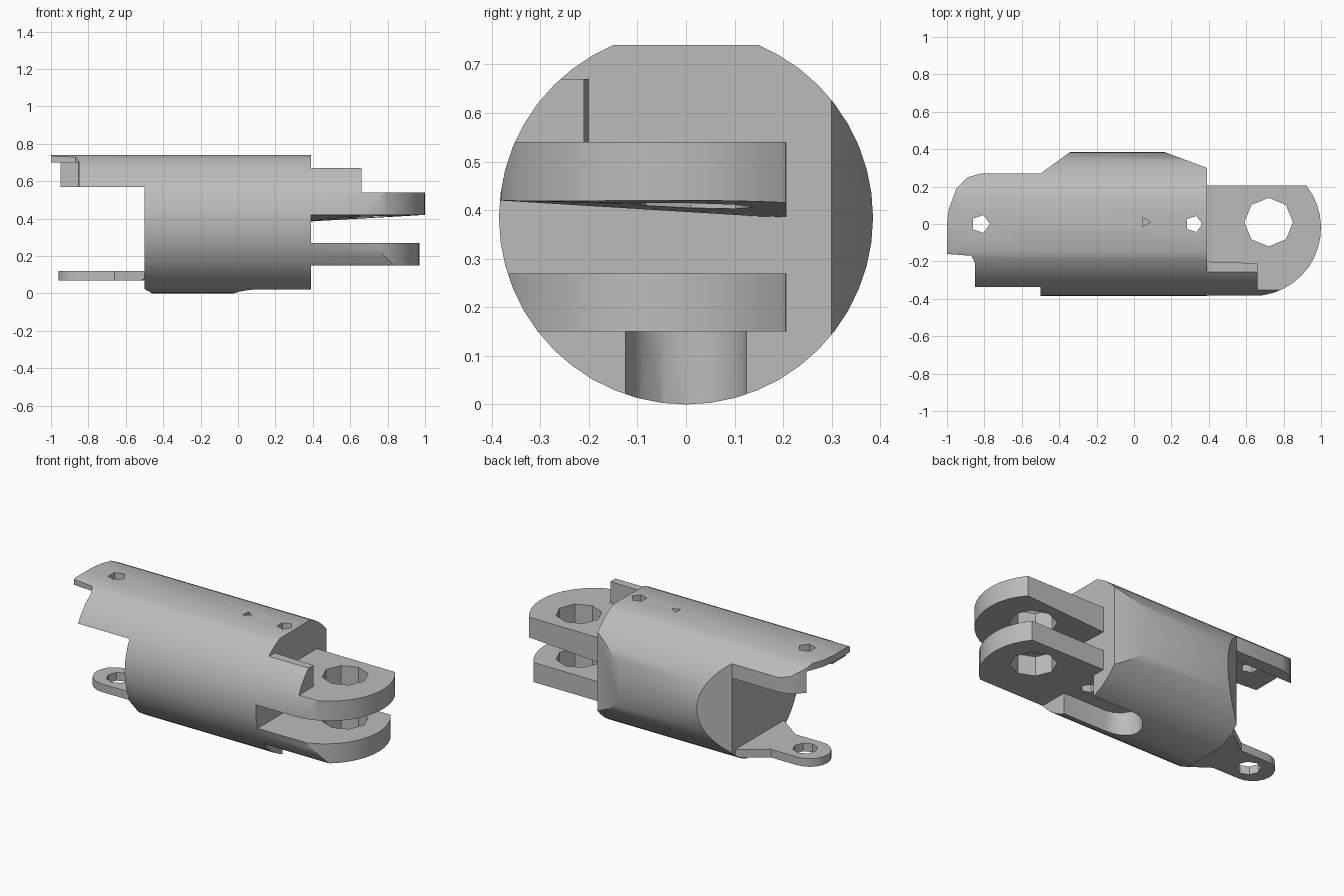
import bpy, bmesh, math
from mathutils import Matrix

old = bpy.data.objects.get("Cube")
if old:
    bpy.data.objects.remove(old)

R = 0.385       # barrel radius, also the height of its axis
TOP = 0.74      # flat along the top of the barrel

grey = bpy.data.materials.new("plain_grey")
grey.use_nodes = True
grey.diffuse_color = (0.5, 0.5, 0.5, 1)
grey.node_tree.nodes["Principled BSDF"].inputs["Base Color"].default_value = grey.diffuse_color


def new_object(name, bm):
    bmesh.ops.recalc_face_normals(bm, faces=bm.faces)
    mesh = bpy.data.meshes.new(name)
    bm.to_mesh(mesh)
    bm.free()
    mesh.materials.append(grey)
    ob = bpy.data.objects.new(name, mesh)
    bpy.context.collection.objects.link(ob)
    return ob


def prism(name, outline, z0, z1):
    """Plan outline raised from z0 to z1."""
    bm = bmesh.new()
    face = bm.faces.new([bm.verts.new((x, y, z0)) for x, y in outline])
    raised = bmesh.ops.extrude_face_region(bm, geom=[face])["geom"]
    bmesh.ops.translate(bm, vec=(0, 0, z1 - z0),
                        verts=[g for g in raised if isinstance(g, bmesh.types.BMVert)])
    return new_object(name, bm)


def arc(cx, cy, r, start, end, n):
    angles = [math.radians(start + (end - start) * i / n) for i in range(n + 1)]
    return [(cx + r * math.cos(a), cy + r * math.sin(a)) for a in angles]


def box(x0, x1, y0, y1, z0, z1):
    return prism("cutter", [(x0, y0), (x1, y0), (x1, y1), (x0, y1)], z0, z1)


def hole(x, y, r, sides, z0, z1):
    return prism("cutter", arc(x, y, r, 0, 360, sides)[:-1], z0, z1)


def barrel():
    bm = bmesh.new()
    bmesh.ops.create_cone(bm, cap_ends=True, segments=48, radius1=R, radius2=R, depth=2.4,
                          matrix=Matrix.Translation((0, 0, R)) @ Matrix.Rotation(math.pi / 2, 4, "Y"))
    return new_object("cutter", bm)


def combine(ob, cutter, operation="DIFFERENCE"):
    mod = ob.modifiers.new("cut", "BOOLEAN")
    mod.operation, mod.solver, mod.object = operation, "EXACT", cutter
    bpy.context.view_layer.objects.active = ob
    bpy.ops.object.modifier_apply(modifier=mod.name)
    bpy.data.objects.remove(cutter)


def rounded_part(name, outline, z0, z1, cutters=()):
    """Prism trimmed to the barrel's round section, then cut."""
    ob = prism(name, outline, z0, z1)
    combine(ob, barrel(), "INTERSECT")
    for cutter in cutters:
        combine(ob, cutter)
    return ob


# main barrel with bevelled back corners, underside groove and pin holes
groove = prism("cutter", [(0.5, -0.125), (0.5, 0.125)] + arc(0.1, 0, 0.125, 90, 270, 8), -0.1, 0.15)
nose = box(-0.6, -0.44, -0.5, 0.5, -0.2, 0.0)
for v in nose.data.vertices:                       # sloped lower edge
    if v.co.z > -0.1:
        v.co.z = 0.08 if v.co.x < -0.5 else -0.01
body = rounded_part(
    "barrel_body",
    [(-0.5, -0.4), (0.39, -0.4), (0.39, 0.3), (0.16, 0.386), (-0.34, 0.386), (-0.5, 0.27)],
    -0.02, TOP,
    [groove, nose, hole(0.32, 0.0, 0.045, 5, -0.1, 0.9), hole(0.06, 0.01, 0.03, 3, 0.6, 0.9)])

# hollow upper hood reaching past the barrel
hood = rounded_part(
    "upper_hood",
    [(-0.47, -0.4), (-0.47, 0.27), (-0.82, 0.27), (-0.89, 0.25), (-0.95, 0.19), (-0.99, 0.08),
     (-1.0, 0.0), (-1.0, -0.16), (-0.87, -0.17), (-0.85, -0.21), (-0.85, -0.4)],
    0.57, TOP,
    [box(-1.2, -0.5, -0.2, 0.19, 0.4, 0.70), hole(-0.82, 0.0, 0.05, 5, 0.4, 0.9)])

# side wing over the upper lug
wing = rounded_part("side_wing", [(0.36, -0.4), (0.66, -0.4), (0.66, -0.21), (0.36, -0.2)], 0.53, 0.67)

# pair of hinge lugs
lugs = []
for name, end, z0, z1 in (("upper_lug", 1.0, 0.42, 0.54), ("lower_lug", 0.97, 0.15, 0.27)):
    outline = [(0.36, 0.207), (0.36, -0.4)] + arc(end - 0.365, -0.02, 0.365, -90, 38, 14)
    lug = rounded_part(name, outline, z0, z1, [hole(0.72, 0.01, 0.13, 8, z0 - 0.1, z1 + 0.1)])
    lugs.append(lug)
for v in lugs[0].data.vertices:                    # tapered underside
    if v.co.z < 0.425:
        v.co.z -= 0.035 * (1 - v.co.x) / 0.61 * max(0, v.co.y + R) / 0.6

# lower eyelet tab
tab = rounded_part(
    "lower_tab",
    [(-0.46, -0.26), (-0.46, 0.26), (-0.52, 0.22), (-0.66, 0.12)]
    + arc(-0.84, 0, 0.12, 90, 270, 10) + [(-0.66, -0.12), (-0.52, -0.22)],
    0.07, 0.12, [hole(-0.81, 0.0, 0.07, 8, 0, 0.3)])

# smooth round surfaces, crisp edges
bpy.ops.object.select_all(action="DESELECT")
for ob in [body, hood, wing, tab] + lugs:
    ob.select_set(True)
bpy.context.view_layer.objects.active = body
bpy.ops.object.shade_smooth_by_angle(angle=math.radians(30))
